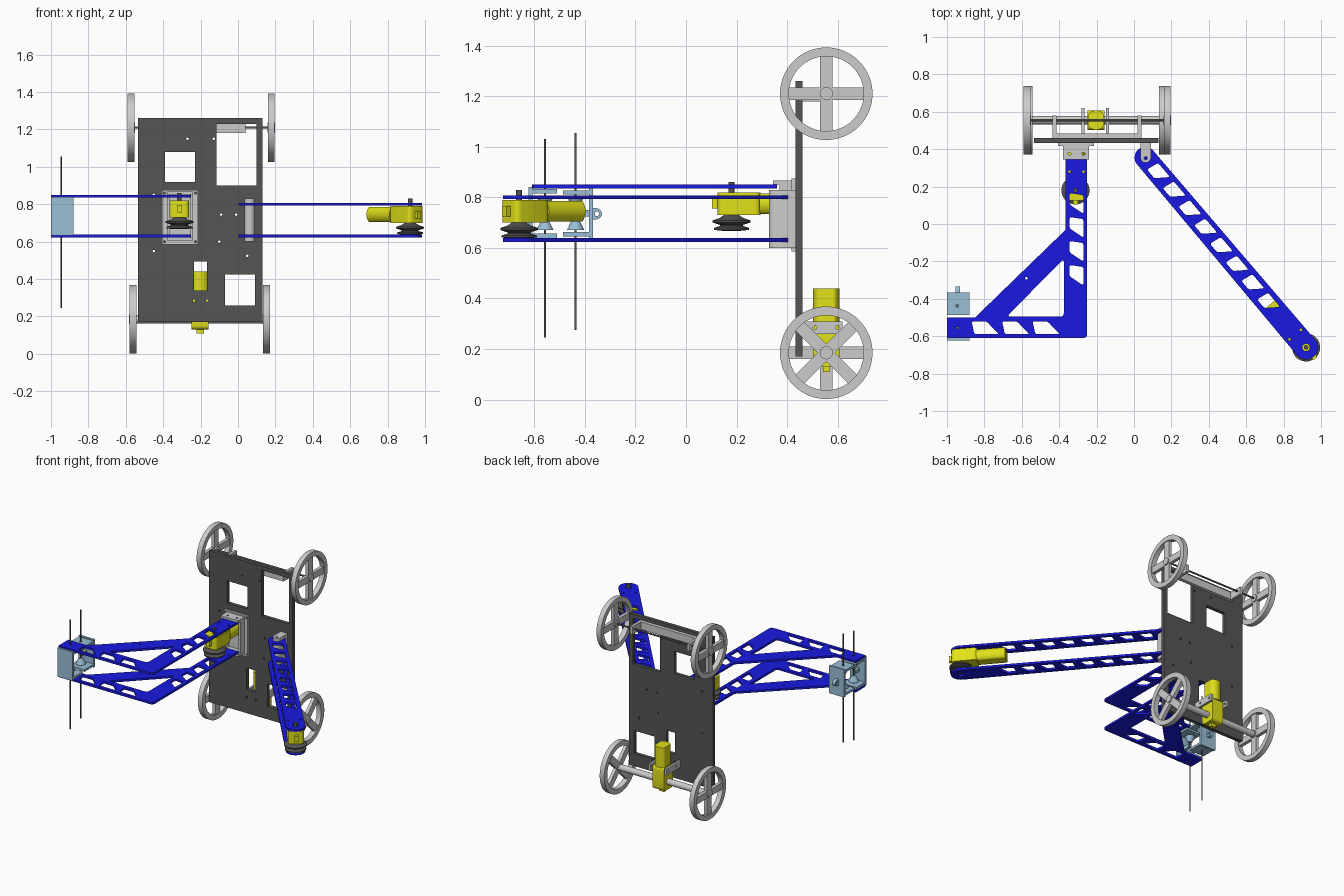
import bpy, bmesh
from math import pi, cos, sin, atan2, hypot, radians
from mathutils import Matrix, Vector, Euler

if "Cube" in bpy.data.objects:
    bpy.data.objects.remove(bpy.data.objects["Cube"])

def material(name, rgb):
    m = bpy.data.materials.new(name)
    m.diffuse_color = (*rgb, 1)
    m.use_nodes = True
    m.node_tree.nodes["Principled BSDF"].inputs["Base Color"].default_value = m.diffuse_color
    return m

BLUE = material("blue", (0.01, 0.01, 0.75))
YELLOW = material("yellow", (0.75, 0.75, 0.01))
PALE = material("pale_blue", (0.32, 0.52, 0.68))
DARK = material("dark_grey", (0.09, 0.09, 0.09))
FACE_Y = Euler((pi / 2, 0, 0)).to_matrix().to_4x4()        # profile in xz
FACE_X = Euler((pi / 2, 0, pi / 2)).to_matrix().to_4x4()   # profile in yz
I4 = Matrix.Identity(4)
T = lambda x, y, z: Matrix.Translation((x, y, z))

def finish(ob, name, mat):
    ob.name = ob.data.name = name
    if mat:
        ob.data.materials.append(mat)
    bpy.ops.object.select_all(action='DESELECT')
    bpy.context.view_layer.objects.active = ob
    ob.select_set(True)
    bpy.ops.object.shade_smooth_by_angle(angle=radians(35))
    return ob

def panel(name, loops, thick, matrix, mat=None):
    """Flat plate: first loop is the outline, the others are holes."""
    cu = bpy.data.curves.new(name, 'CURVE')
    cu.dimensions, cu.fill_mode, cu.extrude = '2D', 'BOTH', thick / 2
    for pts in loops:
        sp = cu.splines.new('POLY')
        sp.points.add(len(pts) - 1)
        for p, (x, y) in zip(sp.points, pts):
            p.co = (x, y, 0, 1)
        sp.use_cyclic_u = True
    ob = bpy.data.objects.new(name, cu)
    bpy.context.collection.objects.link(ob)
    ob.matrix_world = matrix
    bpy.ops.object.select_all(action='DESELECT')
    bpy.context.view_layer.objects.active = ob
    ob.select_set(True)
    bpy.ops.object.convert(target='MESH')
    return finish(bpy.context.view_layer.objects.active, name, mat)

def box(name, x0, x1, y0, y1, z0, z1, mat=None, matrix=I4):
    bpy.ops.mesh.primitive_cube_add(size=1)
    ob = bpy.context.object
    ob.matrix_world = matrix @ T((x0+x1)/2, (y0+y1)/2, (z0+z1)/2) @ Matrix.Diagonal((x1-x0, y1-y0, z1-z0, 1))
    return finish(ob, name, mat)

def rod(name, a, b, r, mat=None, r2=None, matrix=I4, n=24):
    a, b = matrix @ Vector(a), matrix @ Vector(b)
    bpy.ops.mesh.primitive_cone_add(vertices=n, radius1=r, radius2=r if r2 is None else r2, depth=(b - a).length)
    ob = bpy.context.object
    ob.matrix_world = Matrix.Translation((a + b) / 2) @ (b - a).to_track_quat('Z', 'Y').to_matrix().to_4x4()
    return finish(ob, name, mat)

def arc(cx, cy, r, a0=0, a1=360, n=16):
    full = a1 - a0 == 360
    k = n if full else n - 1
    return [(cx + r*cos(radians(a0 + (a1-a0)*i/k)), cy + r*sin(radians(a0 + (a1-a0)*i/k))) for i in range(n)]

def rect(x0, x1, y0, y1):
    return [(x0, y0), (x1, y0), (x1, y1), (x0, y1)]

def rounded(pts, r):
    out = []
    for i, p in enumerate(pts):
        p, a, b = Vector(p), Vector(pts[i-1]), Vector(pts[(i+1) % len(pts)])
        s, e = p + (a-p).normalized()*r, p + (b-p).normalized()*r
        out += [tuple(s*(1-t)**2 + p*2*t*(1-t) + e*t*t) for t in (0, .25, .5, .75, 1)]
    return out

def truss_hole(a, h, length=.11):
    return rounded([(a, -h), (a + length*.55, -h), (a + length, h), (a + length*.1, h)], .012)

# Chassis plate
bolts = [(-.27, 1.15), (-.13, 1.15), (-.09, .745), (-.01, .745), (.05, .525), (-.235, .285), (-.165, .285),
         (-.45, .55), (-.45, .85), (-.1, .6)]
panel("chassis_plate",
      [rect(-.535, .13, .17, 1.26), rect(-.39, -.23, .92, 1.08), rect(-.115, .10, .90, 1.23),
       rect(-.07, .09, .26, .425), rect(-.235, -.165, .34, .495)] + [arc(x, z, .007, n=10) for x, z in bolts],
      .026, T(0, .447, 0) @ FACE_Y, DARK)

# Wheels
def wheel(name, x, z, turn):
    m = T(x, .555, z) @ FACE_X
    panel(name + "_rim", [arc(0, 0, .183, n=64), arc(0, 0, .148, n=64)], .036, m)
    for k in range(2):
        spin = m @ Matrix.Rotation(turn + k*pi/2, 4, 'Z')
        box(f"{name}_spoke", -.152, .152, -.024, .024, -.012 + k*.0005, .012 - k*.0005, None, spin)
    rod(name + "_hub", (0, 0, -.02), (0, 0, .02), .026, matrix=m)

wheel("upper_left_wheel", -.572, 1.21, 0)
wheel("upper_right_wheel", .178, 1.21, 0)
wheel("lower_left_wheel", -.562, .185, 0)
wheel("lower_right_wheel", .152, .185, pi / 4)
rod("upper_axle", (-.59, .555, 1.21), (.195, .555, 1.21), .006, DARK)
rod("lower_axle", (-.55, .555, .185), (.14, .555, .185), .022)

# Axle channel and drive bracket on the back
box("axle_channel_base", -.435, .04, .46, .485, 1.18, 1.235)
for x in (-.435, .02):
    box("axle_channel_ear", x, x + .02, .46, .58, 1.18, 1.235)
for x in (-.28, -.15):
    panel("drive_bracket", [rect(.46, .62, .26, .308), arc(.51, .285, .008, n=10), arc(.6, .285, .008, n=10)],
          .016, T(x + .008, 0, 0) @ FACE_X)

# Gear motors: shaft on local z, motor can towards local +x
def motor(name, m, length):
    panel(name + "_gearbox", [rounded(rect(-.055, .115, -.052, .052), .025)], .09, m, YELLOW)
    box(name + "_boss", -.077, -.05, -.013, .013, -.02, .02, YELLOW, m)
    can = [(y, z) for y, z in arc(0, 0, .052, n=48)]
    can = [(y, max(-.04, min(.04, z))) for y, z in can]
    panel(name + "_can", [can], length - .11, m @ T((length + .11)/2, 0, 0) @ FACE_X, YELLOW)

def pulley(name, m):
    prof = [(0, -.045), (.03, -.045), (.045, -.056), (.075, -.066), (.075, -.074), (.045, -.084),
            (.045, -.088), (.07, -.096), (.07, -.104), (.03, -.108), (0, -.108)]
    bm = bmesh.new()
    vs = [bm.verts.new((r, 0, z)) for r, z in prof]
    es = [bm.edges.new(p) for p in zip(vs, vs[1:])]
    bmesh.ops.spin(bm, geom=vs + es, cent=(0, 0, 0), axis=(0, 0, 1), angle=2*pi, steps=40, use_duplicate=False)
    bmesh.ops.remove_doubles(bm, verts=bm.verts, dist=1e-5)
    bmesh.ops.recalc_face_normals(bm, faces=bm.faces)
    me = bpy.data.meshes.new(name)
    bm.to_mesh(me)
    bm.free()
    ob = bpy.data.objects.new(name, me)
    bpy.context.collection.objects.link(ob)
    ob.matrix_world = m
    finish(ob, name, DARK)
    rod(name + "_shaft", (0, 0, -.1), (0, 0, .085), .012, DARK, matrix=m)

dx, dy = .86, -1.015
arm_turn = atan2(dy, dx)
left_m = T(-.313, .18, .775) @ Matrix.Rotation(pi/2, 4, 'Z')
right_m = T(.92, -.66, .745) @ Matrix.Rotation(arm_turn + pi, 4, 'Z')
motor("left_arm_motor", left_m, .24)
motor("right_arm_motor", right_m, .30)
motor("drive_motor", T(-.203, .555, .185) @ Euler((0, -pi/2, 0)).to_matrix().to_4x4(), .255)
pulley("left_arm_pulley", left_m)
pulley("right_arm_pulley", right_m)

# Left L-shaped truss arm, two plates
outline = [(-1, -.61), (-.27, -.61), (-.255, -.605), (-.25, -.59), (-.25, .36), (-.365, .36), (-.365, -.03),
           (-.85, -.5), (-1, -.5)]
holes = [rounded([(-.68, -.495), (-.375, -.495), (-.375, -.185)], .02)]
for i in range(4):
    holes.append([(-.3075 + v, .165 - .128*i - s) for s, v in truss_hole(0, .037)])
for i in range(3):
    holes.append([(-.868 + .163*i + s, -.555 - v) for s, v in truss_hole(0, .034, .145)])
holes += [arc(x, y, .007, n=10) for x, y in ((-.345, .28), (-.27, .28), (-.575, -.29), (-.945, -.556))]
for label, z in (("upper", .843), ("lower", .631)):
    panel(f"left_arm_{label}_plate", [outline] + holes, .015, T(0, 0, z), BLUE)

# Right straight truss arm, two plates
L = hypot(dx, dy)
outline = arc(0, 0, .057, 90, 270, 20) + arc(L, 0, .064, -90, 90, 20)
holes = [truss_hole(.055 + .13*i, .034) for i in range(8)]
holes += [arc(L - .09, .04, .007, n=10), arc(L - .09, -.04, .007, n=10), arc(L, 0, .02, n=16)]
for label, z in (("upper", .800), ("lower", .631)):
    panel(f"right_arm_{label}_plate", [outline] + holes, .015, T(.06, .355, z) @ Matrix.Rotation(arm_turn, 4, 'Z'), BLUE)

# Arm mounts on the front of the plate
panel("left_mount_plate", [rect(-.405, -.215, .585, .875)] + [arc(x, z, .006, n=10) for x in (-.393, -.227) for z in (.6, .86)],
      .018, T(0, .426, 0) @ FACE_Y)
for z in (.851, .607):
    panel("left_mount_tab", [rect(-.38, -.24, .345, .42), arc(-.345, .375, .008, n=10), arc(-.27, .375, .008, n=10)],
          .016, T(0, 0, z + .008))
for x in (-.38, -.256):
    box("left_mount_side", x, x + .016, .37, .42, .615, .86)
panel("right_mount_block", [[(.035, .434)] + arc(.0625, .355, .0275, 180, 360, 16) + [(.09, .434)], arc(.0625, .352, .009, n=12)],
      .23, T(0, 0, .715))

# Gripper: two facing channels with clevises and long rods
def gripper(name, wall, tip, y_rod, z0, z1, rod0, rod1):
    s = 1 if tip > wall else -1
    ya, yb = sorted((wall, wall + s*.016))
    box(name + "_wall", -1, -.88, ya, yb, z0, z1, PALE)
    ya, yb = sorted((wall, tip))
    for z in (z0 + .008, z1 - .024):
        panel(name + "_flange", [rect(-1, -.88, ya, yb), arc(-.945, y_rod, .008, n=12)], .016, T(0, 0, z + .008), PALE)
    mid = (z0 + z1) / 2
    for k in (-1, 1):
        rod(name + "_cone", (-.945, y_rod, mid + k*.066), (-.945, y_rod, mid + k*.025), .034, PALE, .014)
    ya, yb = sorted((wall + s*.01, y_rod))
    box(name + "_stem", -.957, -.933, ya, yb, mid - .012, mid + .012, PALE)
    rod(name + "_rod", (-.945, y_rod, rod0), (-.945, y_rod, rod1), .0045, DARK, n=12)

gripper("front_gripper", -.623, -.51, -.558, .632, .84, .245, 1.03)
gripper("rear_gripper", -.367, -.487, -.437, .638, .836, .275, 1.055)
panel("gripper_lug", [[(-.37, .712)] + arc(-.355, .735, .022, -90, 90, 12) + [(-.37, .758)], arc(-.353, .735, .009, n=12)],
      .025, T(-.9425, 0, 0) @ FACE_X, PALE)
